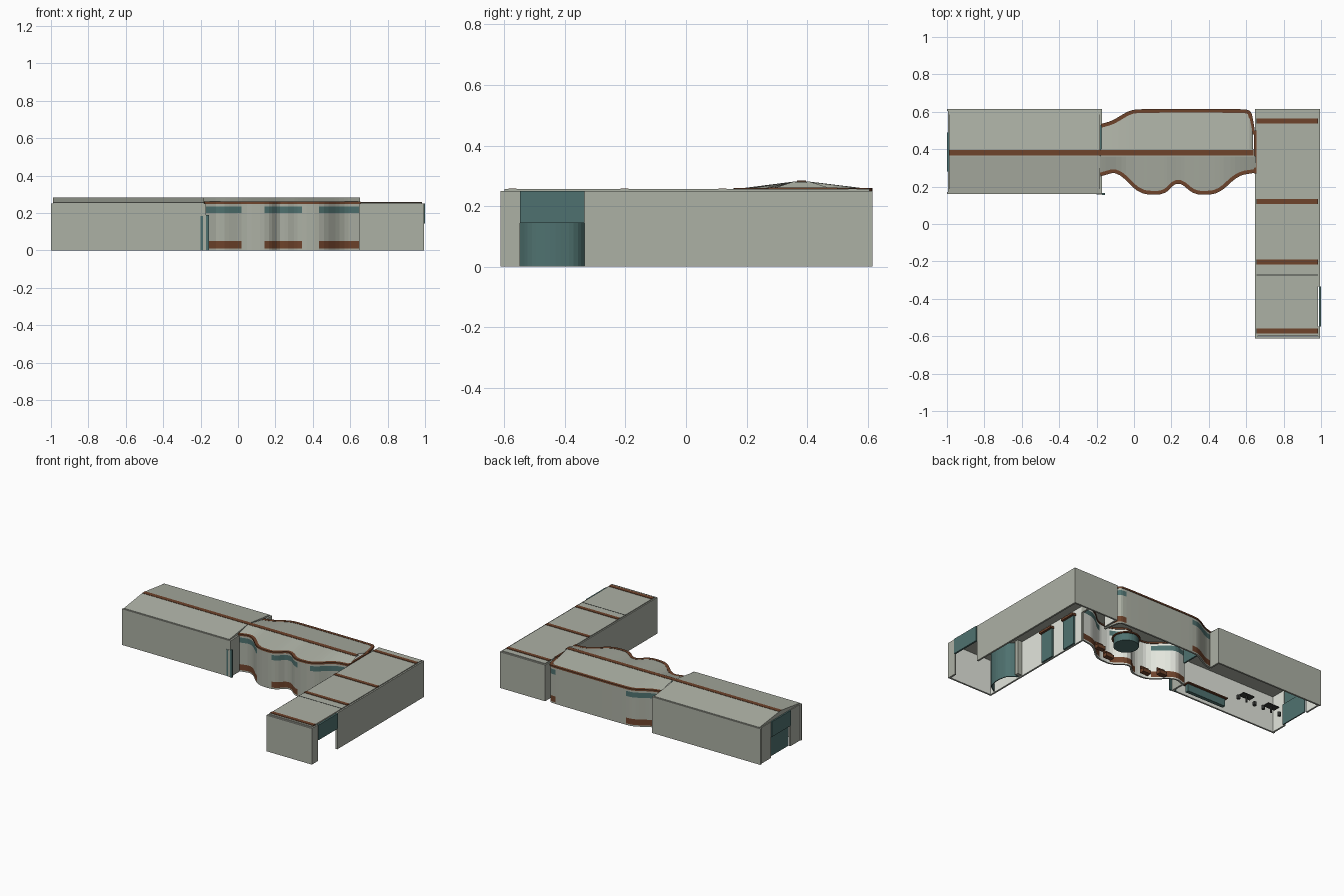
import bpy, bmesh, math
from mathutils import Vector

if "Cube" in bpy.data.objects:
    bpy.data.objects.remove(bpy.data.objects["Cube"], do_unlink=True)


def material(name, rgb):
    m = bpy.data.materials.new(name)
    m.use_nodes = True
    lin = [(c / 255) ** 2.2 for c in rgb] + [1]
    m.diffuse_color = lin
    m.node_tree.nodes["Principled BSDF"].inputs["Base Color"].default_value = lin
    return m


GREY = material("stone grey", (171, 175, 163))
BROWN = material("rust brown", (110, 69, 47))
TEAL = material("dull teal", (80, 113, 111))
WHITE = material("plaster white", (226, 229, 220))
DARK = material("charcoal", (62, 64, 62))


def finish(name, bm, mats):
    me = bpy.data.meshes.new(name)
    bm.to_mesh(me)
    bm.free()
    for m in mats:
        me.materials.append(m)
    ob = bpy.data.objects.new(name, me)
    bpy.context.collection.objects.link(ob)
    return ob


def box(name, xs, ys, zs, mat, inside=None):
    """Box from ranges; the face turned to `inside` gets plaster."""
    bm = bmesh.new()
    bmesh.ops.create_cube(bm, size=1)
    for v in bm.verts:
        v.co = [r[0] if c < 0 else r[1] for c, r in zip(v.co, (xs, ys, zs))]
    bm.normal_update()
    if inside:
        for f in bm.faces:
            f.material_index = int(f.normal.dot(Vector(inside)) > 0.9)
    return finish(name, bm, [mat, WHITE])


def drum(name, x, y, r, zs, mat, sides=16):
    bm = bmesh.new()
    bmesh.ops.create_cone(bm, cap_ends=True, segments=sides, radius1=r, radius2=r, depth=zs[1] - zs[0])
    bmesh.ops.translate(bm, vec=(x, y, sum(zs) / 2), verts=bm.verts)
    return finish(name, bm, [mat])


def rounded(points, times=2):
    """Cut the corners of an open path."""
    pts = [Vector(p) for p in points]
    for _ in range(times):
        cut = [pts[0]]
        for a, b in zip(pts, pts[1:]):
            cut += [a.lerp(b, 0.2), a.lerp(b, 0.8)]
        pts = cut + [pts[-1]]
    return pts


def inset(pts, d):
    """Shift a path sideways; positive d goes to its left."""
    out = []
    for i, p in enumerate(pts):
        t = (pts[min(i + 1, len(pts) - 1)] - pts[max(i - 1, 0)]).normalized()
        out.append(p + Vector((-t.y, t.x)) * d)
    return out


def strip(name, pts, d, levels, mats, rule):
    """Wall of thickness d along a path, with a colour rule per panel."""
    bm = bmesh.new()
    cols = [[[bm.verts.new((p.x, p.y, z)) for z in levels] for p in path] for path in (pts, inset(pts, d))]
    for i in range(len(pts) - 1):
        mid = (pts[i].x + pts[i + 1].x) / 2
        for col in cols:
            for k in range(len(levels) - 1):
                f = bm.faces.new((col[i][k], col[i + 1][k], col[i + 1][k + 1], col[i][k + 1]))
                f.material_index = rule(mid, k) or (3 if col is cols[1] and len(mats) > 3 else 0)
        for k in (0, -1):
            bm.faces.new([c[j][k] for c, j in zip((cols[0], cols[0], cols[1], cols[1]), (i, i + 1, i + 1, i))])
    for i in (0, -1):
        for k in range(len(levels) - 1):
            bm.faces.new((cols[0][i][k], cols[0][i][k + 1], cols[1][i][k + 1], cols[1][i][k]))
    bmesh.ops.recalc_face_normals(bm, faces=bm.faces)
    return finish(name, bm, mats)


T = 0.012
H = (0, 0.25)
LOW, HIGH = (0, 0.145), (0.145, 0.25)

# West hall walls, with a door in the outer end and a wide passage inside
box("hall_front_wall", (-1, -0.2), (0.16, 0.16 + T), H, GREY, (0, 1, 0))
box("hall_back_wall", (-1, -0.17), (0.615 - T, 0.615), H, GREY, (0, -1, 0))
for n, ys in (("front", (0.16, 0.28)), ("back", (0.49, 0.615))):
    box("hall_end_wall_" + n, (-0.995, -0.995 + T), ys, H, GREY, (1, 0, 0))
for n, ys in (("front", (0.18, 0.27)), ("back", (0.53, 0.615))):
    box("hall_inner_wall_" + n, (-0.182, -0.17), ys, H, GREY, (-1, 0, 0))
box("hall_door_header", (-1, -0.985), (0.28, 0.49), HIGH, TEAL)
box("hall_door", (-0.98, -0.972), (0.28, 0.49), LOW, TEAL)
box("hall_passage_header", (-0.185, -0.175), (0.27, 0.53), (0.15, 0.25), TEAL)

# Small side entrance at the hall corner
box("corner_header", (-0.2, -0.17), (0.16, 0.18), (0.185, 0.25), GREY)
box("corner_door", (-0.2, -0.188), (0.158, 0.172), (0, 0.185), TEAL)
box("corner_jamb", (-0.188, -0.17), (0.158, 0.18), (0, 0.185), GREY)
box("corner_door_leaf", (-0.17, -0.155), (0.155, 0.165), (0, 0.19), TEAL)

# Gabled hall roof
profile = [(0.165, 0.25), (0.165, 0.255), (0.362, 0.282), (0.398, 0.282), (0.61, 0.255), (0.61, 0.25)]
bm = bmesh.new()
ends = [[bm.verts.new((x, y, z)) for y, z in profile] for x in (-0.99, -0.182)]
for e in ends:
    bm.faces.new(e)
for i in range(len(profile)):
    j = (i + 1) % len(profile)
    bm.faces.new((ends[0][i], ends[0][j], ends[1][j], ends[1][i]))
bmesh.ops.recalc_face_normals(bm, faces=bm.faces)
finish("hall_roof", bm, [GREY])
box("ridge_stripe", (-0.99, 0.64), (0.366, 0.396), (0.279, 0.284), BROWN)

# Curving middle pavilion: banded front and back walls
front = rounded([(-0.178, 0.255), (-0.09, 0.28), (0.03, 0.16), (0.16, 0.155), (0.235, 0.23),
                 (0.325, 0.155), (0.45, 0.16), (0.56, 0.26), (0.655, 0.275)])
back = rounded([(-0.178, 0.535), (-0.12, 0.55), (-0.02, 0.61), (0.06, 0.615), (0.55, 0.615),
                (0.625, 0.61), (0.64, 0.54), (0.648, 0.48)])
levels = [0, 0.01, 0.05, 0.2, 0.235, 0.25]


def bands(plain):
    def rule(x, k):
        if any(a < x < b for a, b in plain):
            return 0
        return {1: 1, 3: 2}.get(k, 0)
    return rule


for n, path, side, plain in (("front", front, 1, [(0.03, 0.15), (0.335, 0.44)]),
                             ("back", back, -1, [(0.04, 0.57)])):
    wall = inset(path, side * 0.004)
    strip(f"pavilion_{n}_wall", wall, side * T, levels, [GREY, BROWN, TEAL, WHITE], bands(plain))
    strip(f"pavilion_{n}_coping", path, side * 0.02, [0.249, 0.26], [BROWN], lambda x, k: 0)
    # Half of the roof, sloping from the coping to the ridge
    edge = inset(path, side * 0.012)
    bm = bmesh.new()
    rows = [[bm.verts.new((p.x, p.y, 0.257)) for p in edge],
            [bm.verts.new((p.x, 0.381 - side * 0.018, 0.282)) for p in edge]]
    for i in range(len(edge) - 1):
        f = bm.faces.new((rows[0][i], rows[0][i + 1], rows[1][i + 1], rows[1][i]))
        if f.calc_area() and side < 0:
            f.normal_flip()
    finish(f"pavilion_{n}_roof", bm, [GREY])
box("pavilion_end_coping", (0.642, 0.656), (0.27, 0.5), (0.25, 0.262), BROWN)
box("pavilion_ridge_cap", (-0.18, 0.645), (0.362, 0.4), (0.276, 0.282), GREY)

# East wing walls, with a doorway in the outer side
X0, X1, Y0, Y1 = 0.648, 0.995, -0.613, 0.615
for n, ys in (("south", (Y0, 0.28)), ("north", (0.5, Y1))):
    box("wing_inner_wall_" + n, (X0, X0 + T), ys, H, GREY, (1, 0, 0))
box("wing_passage_header", (X0, X0 + T), (0.28, 0.5), (0.2, 0.25), GREY)
for n, ys in (("south", (Y0, -0.548)), ("north", (-0.335, Y1))):
    box("wing_outer_wall_" + n, (X1 - T, X1), ys, H, GREY, (-1, 0, 0))
box("wing_front_wall", (X0, X1), (Y0, Y0 + T), H, GREY, (0, 1, 0))
box("wing_back_wall", (X0, X1), (Y1 - T, Y1), H, GREY, (0, -1, 0))
box("wing_door_header", (0.988, 1), (-0.548, -0.335), HIGH, TEAL)

# Flat wing roof with cross stripes
box("wing_roof", (0.656, 0.985), (-0.6, 0.605), (0.243, 0.256), GREY)
for i, y in enumerate((-0.573, -0.203, 0.12, 0.55)):
    box(f"roof_stripe_{i}", (0.656, 0.985), (y - 0.013, y + 0.013), (0.25, 0.259), BROWN)
box("roof_joint", (0.656, 0.985), (-0.275, -0.27), (0.25, 0.257), DARK)

# Wing interior: curved glass screen, posts and inner doors
screen = rounded([(0.67, -0.56), (0.73, -0.52), (0.745, -0.44), (0.73, -0.36), (0.67, -0.32)])
strip("curved_screen", screen, 0.006, [0, 0.24], [TEAL], lambda x, k: 0)
box("screen_post", (0.665, 0.7), (-0.315, -0.29), (0, 0.24), GREY)
for i, y in enumerate((-0.04, 0.17)):
    box(f"inner_door_{i}", (0.662, 0.675), (y - 0.05, y + 0.05), (0, 0.2), TEAL)
    box(f"inner_door_cap_{i}", (0.66, 0.69), (y - 0.055, y + 0.055), (0.2, 0.215), BROWN)

# Hall furniture: counter, tables, stools and ceiling beams
box("counter_base", (-0.55, -0.25), (0.2, 0.225), (0, 0.05), TEAL)
box("counter_top", (-0.56, -0.24), (0.19, 0.24), (0.05, 0.058), BROWN)
for i, x in enumerate((-0.82, -0.62)):
    drum(f"table_leg_{i}", x, 0.35, 0.006, (0, 0.04), DARK, 8)
    box(f"table_top_{i}", (x - 0.045, x + 0.045), (0.325, 0.375), (0.04, 0.046), DARK)
    for s in (-1, 1):
        drum(f"stool_{i}_{s}", x + s * 0.065, 0.35, 0.012, (0, 0.025), DARK, 8)
for i in range(5):
    x = -0.85 + i * 0.13
    box(f"ceiling_beam_{i}", (x, x + 0.06), (0.48, 0.53), (0.235, 0.25), BROWN)

# Pavilion furniture: round counter and window seats
drum("round_counter", 0.4, 0.4, 0.08, (0, 0.05), TEAL, 24)
drum("round_counter_top", 0.4, 0.4, 0.09, (0.05, 0.058), BROWN, 24)
for i, (x, y) in enumerate(((0, 0.26), (0.09, 0.21), (0.39, 0.21), (0.5, 0.26))):
    box(f"window_seat_{i}", (x - 0.03, x + 0.03), (y, y + 0.025), (0, 0.025), BROWN)
    box(f"seat_back_{i}", (x - 0.03, x + 0.03), (y - 0.008, y), (0, 0.05), BROWN)
